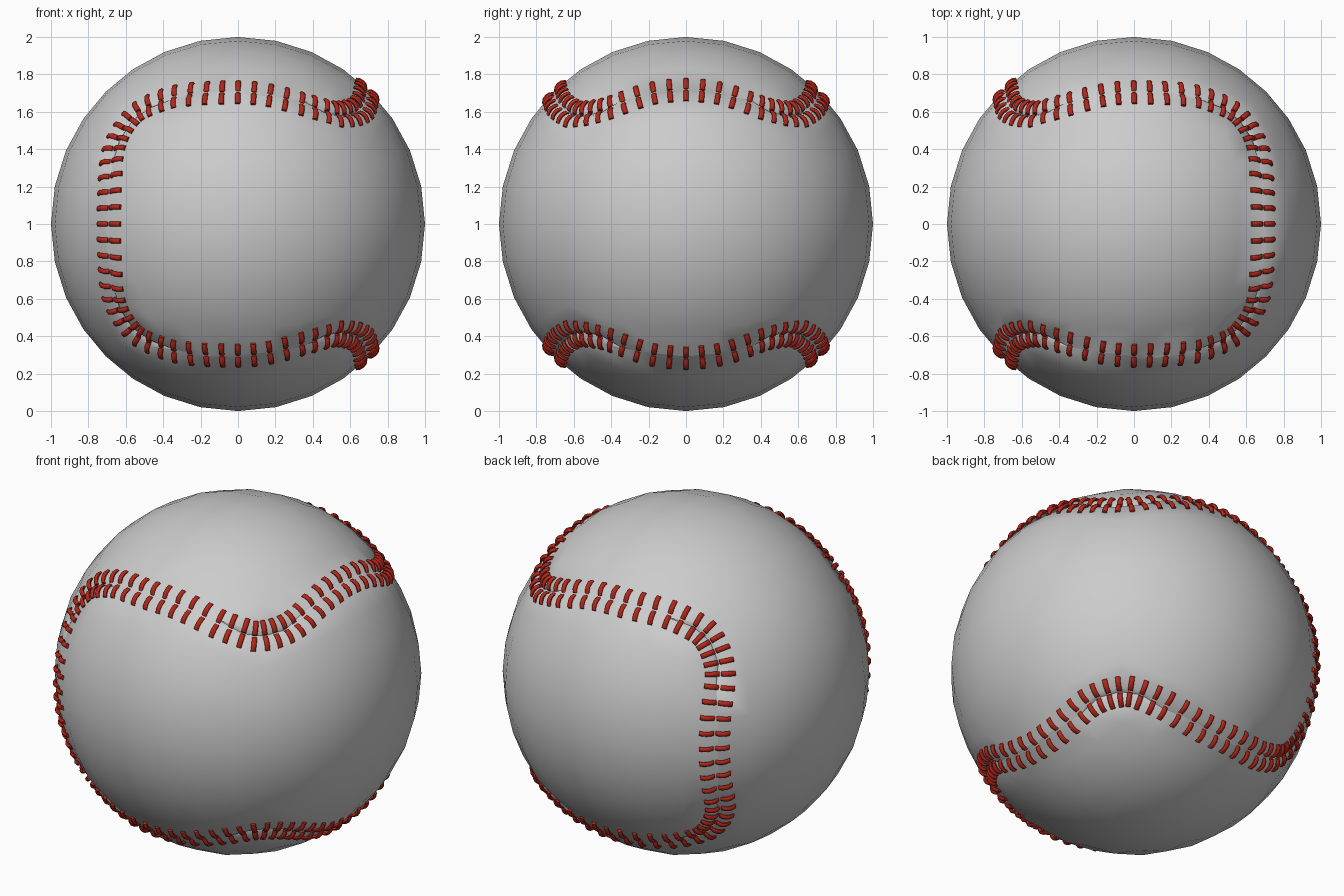
import bpy, bmesh, math
from mathutils import Vector

if "Cube" in bpy.data.objects:
    bpy.data.objects.remove(bpy.data.objects["Cube"])

# Seam: one eighth of the loop, seen from the front as (distance left, height over centre)
PROFILE = [(0, .7071), (.0855, .706), (.171, .703), (.257, .697), (.342, .684), (.412, .663),
           (.48, .635), (.535, .605), (.577, .565), (.614, .517), (.645, .463), (.667, .405),
           (.680, .337), (.686, .257), (.690, .173), (.693, .087), (.693, 0)]
eighth = [Vector((-a, -math.sqrt(1 - a * a - h * h), h)) for a, h in PROFILE]


def turn(v):
    # swaps the front panel outline onto the top panel
    return Vector((-v.x, -v.z, -v.y))


before = turn(eighth[1])
after = eighth[15] * 1
after.z *= -1
ext = [before] + eighth + [after]

# Repeat the eighth by symmetry to get every seam point and direction
seam = []
for turned in (False, True):
    for sy in (1, -1):
        for sz in (1, -1):
            for i in range(17):
                p, t = ext[i + 1], ext[i + 2] - ext[i]
                if turned:
                    p, t = turn(p), turn(t)
                p = Vector((p.x, p.y * sy, p.z * sz))
                t = Vector((t.x, t.y * sy, t.z * sz)).normalized()
                if all((p - q).length > .03 for q, _, _ in seam):
                    seam.append((p, t, i))


def finish(bm, name, angle):
    bmesh.ops.recalc_face_normals(bm, faces=bm.faces)
    me = bpy.data.meshes.new(name)
    bm.to_mesh(me)
    bm.free()
    ob = bpy.data.objects.new(name, me)
    ob.location.z = 1
    bpy.context.collection.objects.link(ob)
    bpy.ops.object.select_all(action='DESELECT')
    ob.select_set(True)
    bpy.context.view_layer.objects.active = ob
    bpy.ops.object.shade_smooth_by_angle(angle=math.radians(angle))
    return ob


# Ball: cube grid blown up to a sphere, with the seam edges snapped to the loop
bm = bmesh.new()
bmesh.ops.create_cube(bm, size=2)
bmesh.ops.subdivide_edges(bm, edges=bm.edges[:], cuts=7, use_grid_fill=True)
knots = [p for p, _, i in seam if i % 2 == 0]
on_seam = set()
for v in bm.verts:
    x, y, z = v.co
    ex, ey, ez = (abs(abs(c) - 1) < 1e-4 for c in v.co)
    stitched = (ey and ez) or (ex and ey and x < 0) or (ex and ez and x > 0)
    v.co = Vector([math.tan(math.pi / 4 * (c + .015 * math.sin(math.pi * c)))
                   for c in (x, y, z)]).normalized()
    if stitched:
        v.co = min(knots, key=lambda k: (k - v.co).length)
        on_seam.add(v)
seam_edges = [e for e in bm.edges if all(v in on_seam for v in e.verts)]

# Seam groove: bevel the loop and sink its centre line
bmesh.ops.bevel(bm, geom=seam_edges, offset=.03, segments=2, profile=.5, affect='EDGES')
for v in bm.verts:
    if min((k - v.co).length for k in knots) < .012:
        v.co = v.co.normalized() * .98
    else:
        v.co.normalize()
finish(bm, "ball", 60)

# Stitches: a pair of arched threads across the seam at every point
bm = bmesh.new()
ARCH = [(.005, -.008), (.02, .004), (.042, .010), (.066, .007), (.085, -.004)]
SIDES = 8
for p, t, _ in seam:
    across = p.cross(t).normalized()
    for side in (1, -1):
        rings = []
        for d, h in ARCH:
            n = (p + across * d * side).normalized()
            ring = []
            for k in range(SIDES):
                a = 2 * math.pi * k / SIDES
                ring.append(bm.verts.new(n * (1 + h + .011 * math.sin(a)) + t * .014 * math.cos(a)))
            rings.append(ring)
        for r0, r1 in zip(rings, rings[1:]):
            for k in range(SIDES):
                j = (k + 1) % SIDES
                bm.faces.new((r0[k], r0[j], r1[j], r1[k]))
        bm.faces.new(rings[0])
        bm.faces.new(rings[-1])
stitches = finish(bm, "stitches", 50)
red = bpy.data.materials.new("red_thread")
red.diffuse_color = (.45, .02, .01, 1)
red.use_nodes = True
red.node_tree.nodes["Principled BSDF"].inputs["Base Color"].default_value = red.diffuse_color
stitches.data.materials.append(red)
